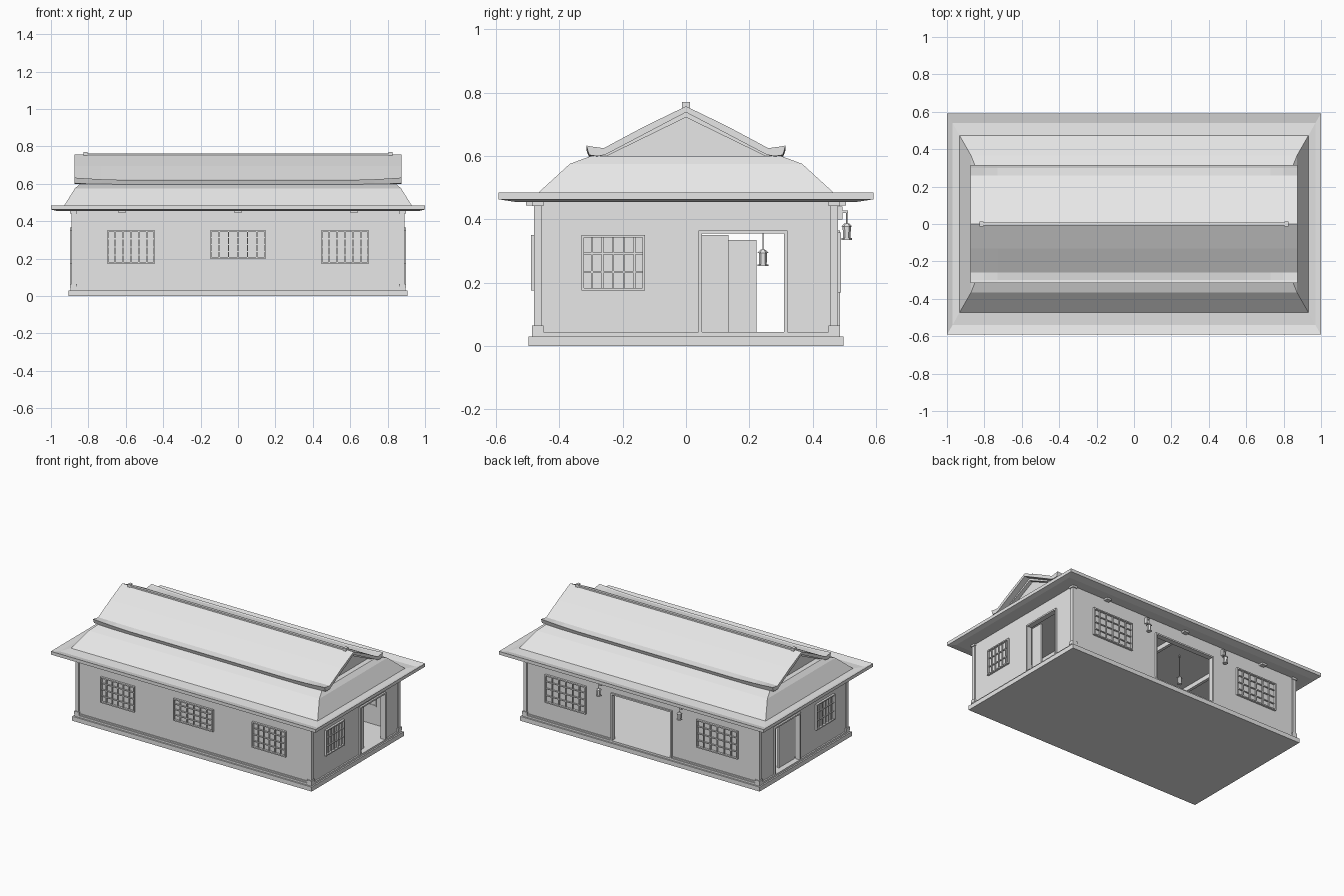
import bpy, bmesh, math
from mathutils import Vector

if "Cube" in bpy.data.objects:
    bpy.data.objects.remove(bpy.data.objects["Cube"])

grey = bpy.data.materials.new("plain grey")
grey.diffuse_color = (0.8, 0.8, 0.8, 1)
grey.use_nodes = True
grey.node_tree.nodes["Principled BSDF"].inputs["Base Color"].default_value = grey.diffuse_color


def finish(name, bm):
    bmesh.ops.recalc_face_normals(bm, faces=bm.faces)
    me = bpy.data.meshes.new(name)
    bm.to_mesh(me)
    bm.free()
    me.materials.append(grey)
    ob = bpy.data.objects.new(name, me)
    bpy.context.collection.objects.link(ob)
    return ob


def add_box(bm, lo, hi):
    vs = bmesh.ops.create_cube(bm, size=1)["verts"]
    for v in vs:
        v.co = Vector([(lo[i] + hi[i]) / 2 + v.co[i] * (hi[i] - lo[i]) for i in range(3)])


def boxes(name, items):
    bm = bmesh.new()
    for lo, hi in items:
        add_box(bm, lo, hi)
    return finish(name, bm)


def loft(name, loops, caps=True):
    bm = bmesh.new()
    rows = [[bm.verts.new(p) for p in loop] for loop in loops]
    n = len(rows[0])
    for a, b in zip(rows, rows[1:]):
        for i in range(n):
            j = (i + 1) % n
            bm.faces.new((a[i], a[j], b[j], b[i]))
    if caps:
        bm.faces.new(rows[0])
        bm.faces.new(rows[-1])
    return finish(name, bm)


def on_wall(side, u0, u1, z0, z1, d0, d1):
    """Box on a wall: u runs along it, d is the distance from the centre."""
    if side in ("front", "back"):
        s = -1 if side == "front" else 1
        return (u0, min(s * d0, s * d1), z0), (u1, max(s * d0, s * d1), z1)
    s = -1 if side == "left" else 1
    return (min(s * d0, s * d1), u0, z0), (max(s * d0, s * d1), u1, z1)


# Plinth and floor
boxes("plinth", [((-.905, -.497, 0), (.905, .497, .03))])
boxes("floor", [((-.895, -.487, .03), (.895, .487, .043))])

# Walls, split around the doorways
WX, WY, T, TOP = .885, .475, .02, .458


def wall(side, half, out, door=None):
    if not door:
        items = [on_wall(side, -half, half, .043, TOP, out - T, out)]
    else:
        a, b, h = door
        items = [on_wall(side, -half, a, .043, TOP, out - T, out),
                 on_wall(side, b, half, .043, TOP, out - T, out),
                 on_wall(side, a, b, h, TOP, out - T, out)]
    boxes(side + "_wall", items)


wall("front", WX, WY)
wall("back", WX, WY, (-.22, .22, .355))
wall("left", WY - T, WX, (.05, .31, .355))
wall("right", WY - T, WX, (.05, .31, .355))

# Corner posts with feet and head blocks
posts = []
for sx in (-1, 1):
    for sy in (-1, 1):
        for r, z0, z1 in ((.012, .043, TOP), (.018, .043, .065), (.018, .442, TOP)):
            cx, cy = sx * (WX - .006), sy * (WY - .006)
            posts.append(((cx - r, cy - r, z0), (cx + r, cy + r, z1)))
boxes("corner_posts", posts)

# Sill and head rails along the long walls
boxes("wall_rails", [on_wall("front", -.87, .87, .043, .052, WY, WY + .006)]
      + [on_wall("back", s * .545 - .325, s * .545 + .325, .043, .052, WY, WY + .006) for s in (-1, 1)])


# Lattice windows
def window(side, name, u0, u1, z0, z1, out, cols, rows):
    f, items = .008, []
    for a, b, c, d in ((u0, u1, z0, z0 + f), (u0, u1, z1 - f, z1),
                       (u0, u0 + f, z0 + f, z1 - f), (u1 - f, u1, z0 + f, z1 - f)):
        items.append(on_wall(side, a, b, c, d, out - T - .004, out + .014))
    for i in range(1, cols):
        u = u0 + (u1 - u0) * i / cols
        items.append(on_wall(side, u - .003, u + .003, z0 + f, z1 - f, out, out + .009))
    for i in range(1, rows):
        z = z0 + (z1 - z0) * i / rows
        items.append(on_wall(side, u0 + f, u1 - f, z - .003, z + .003, out, out + .008))
    boxes(name, items)


window("front", "front_window_centre", -.15, .15, .2, .35, WY, 6, 4)
for s, tag in ((-1, "left"), (1, "right")):
    c = s * .573
    window("front", "front_window_" + tag, c - .128, c + .128, .175, .35, WY, 6, 4)
    window("back", "back_window_" + tag, c - .155, c + .155, .168, .358, WY, 6, 4)
    window(tag, tag + "_side_window", -.33, -.13, .175, .35, WX, 6, 3)


# Door frames and slid-open panels
def door_frame(side, a, b, h, out):
    f, d0, d1 = .01, out - T - .004, out + .012
    boxes(side + "_door_frame", [on_wall(side, a - f, a, .043, h, d0, d1),
                                 on_wall(side, b, b + f, .043, h, d0, d1),
                                 on_wall(side, a - f, b + f, h, h + f, d0, d1)])


door_frame("back", -.22, .22, .355, WY)
for side in ("left", "right"):
    door_frame(side, .05, .31, .355, WX)
boxes("right_sliding_door", [on_wall("right", .05, .135, .043, .35, .845, .857)])
boxes("left_sliding_door", [on_wall("left", .05, .222, .043, .335, .845, .857)])

# Interior tie beams
boxes("tie_beams", [((x - .01, -.455, .425), (x + .01, .455, .455)) for x in (-.45, 0, .45)])

# Small brackets under the eaves
boxes("eave_brackets", [on_wall(sd, u - .018, u + .018, .443, .457, WY, WY + .03)
                        for sd in ("front", "back") for u in (-.62, 0, .62)])

# Lower hipped roof with an upturned rim
rings = [(.97, .54, .455), (1, .592, .463), (1, .592, .485), (.97, .54, .473),
         (.932, .472, .479), (.872, .367, .575), (.845, .30, .60)]
loft("lower_roof", [[(-x, -y, z), (x, -y, z), (x, y, z), (-x, y, z)] for x, y, z in rings])

# Gable infill
loft("gable_block", [[(x, -.262, .598), (x, .262, .598), (x, 0, .722)] for x in (-.81, .81)])
# Barge boards at both gable ends
for s, tag in ((-1, "left"), (1, "right")):
    loft(tag + "_barge_board", [[(s * x, y, z) for y, z in
         ((-.272, .60), (0, .738), (.272, .60), (.25, .60), (0, .722), (-.25, .60))]
         for x in (.80, .835)])

# Upper gabled roof, its eaves curling up towards the ends
half = [(.13, .694, 0), (.26, .622, .2), (.30, .617, 1), (.315, .62, 1), (.306, .594, .7),
        (.28, .594, .4), (.255, .604, 0)]
section = [(0, .757, 0)] + half + [(0, .738, 0)] + [(-y, z, k) for y, z, k in reversed(half)]
loft("upper_roof", [[(x, y, z + k * .013 * max(0, (abs(x) - .6) / .275) ** 1.5)
                     for y, z, k in section]
                    for x in (-.875, -.8, -.73, -.6, .6, .73, .8, .875)])

# Ridge cap with end blocks
boxes("ridge_cap", [((-.81, -.009, .745), (.81, .009, .763))]
      + [((s * .815 - .01, -.013, .745), (s * .815 + .01, .013, .77)) for s in (-1, 1)])


# Hanging lanterns
def lantern(name, x, y, z, hook_z):
    bm = bmesh.new()
    for r1, r2, a, b in ((.017, .017, 0, .005), (.012, .013, .005, .042),
                         (.018, .007, .042, .052), (.002, .002, .052, hook_z - z)):
        vs = bmesh.ops.create_cone(bm, cap_ends=True, segments=6, radius1=r1, radius2=r2,
                                   depth=b - a)["verts"]
        bmesh.ops.translate(bm, verts=vs, vec=(x, y, z + (a + b) / 2))
    return finish(name, bm)


for s, tag in ((-1, "left"), (1, "right")):
    lantern("back_lantern_" + tag, s * .305, .508, .335, .425)
    boxes("lantern_arm_" + tag, [((s * .305 - .004, .47, .42), (s * .305 + .004, .512, .428)),
                                 ((s * .305 - .008, .47, .40), (s * .305 + .008, .495, .44))])
    lantern("inner_lantern_" + tag, s * .16, .243, .252, .455)
